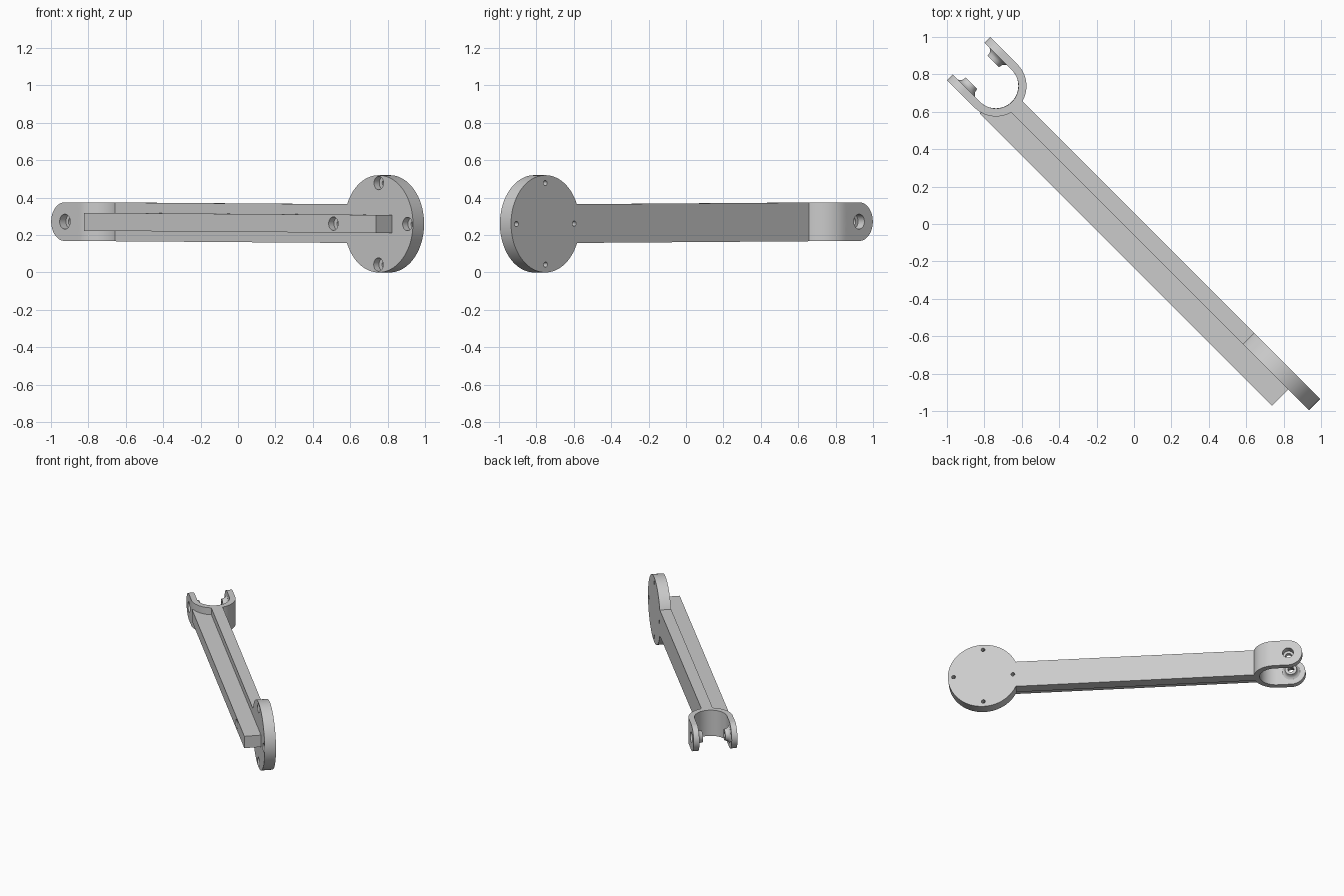
import bpy, bmesh, math
from mathutils import Matrix

if "Cube" in bpy.data.objects:
    bpy.data.objects.remove(bpy.data.objects["Cube"])

# Local frame: x along the arm, y across its thickness, z up from the arm's centre line
T = 0.042                    # half thickness of plate and disc
H = 0.1035                   # half height of plate and clevis
DISC_X, DISC_R = 1.105, 0.26
RING_X, RING_R, BORE_R = -1.044, 0.163, 0.12
PIN_X = -1.146               # clevis pin axis

grey = bpy.data.materials.new("light_grey")
grey.diffuse_color = (0.6, 0.6, 0.6, 1)
grey.use_nodes = True
grey.node_tree.nodes["Principled BSDF"].inputs["Base Color"].default_value = grey.diffuse_color


def finish(bm, name):
    bmesh.ops.recalc_face_normals(bm, faces=bm.faces)
    me = bpy.data.meshes.new(name)
    bm.to_mesh(me)
    bm.free()
    me.materials.append(grey)
    ob = bpy.data.objects.new(name, me)
    bpy.context.collection.objects.link(ob)
    return ob


def prism(name, pts, z0, z1):
    """Extrude an (x, y) outline upwards."""
    bm = bmesh.new()
    low = [bm.verts.new((x, y, z0)) for x, y in pts]
    top = [bm.verts.new((x, y, z1)) for x, y in pts]
    bm.faces.new(low)
    bm.faces.new(top)
    for i in range(len(pts)):
        j = (i + 1) % len(pts)
        bm.faces.new((low[i], low[j], top[j], top[i]))
    return finish(bm, name)


def box(name, x0, x1, y0, y1, z0, z1):
    return prism(name, [(x0, y0), (x1, y0), (x1, y1), (x0, y1)], z0, z1)


def lathe(name, profile, x, z=0, n=48):
    """Turn a (radius, y) profile about an axis parallel to y."""
    bm = bmesh.new()
    rings = [[bm.verts.new((x + r * math.cos(2 * math.pi * i / n), y,
                            z + r * math.sin(2 * math.pi * i / n)))
              for i in range(n)] for r, y in profile]
    for a, b in zip(rings, rings[1:]):
        for i in range(n):
            j = (i + 1) % n
            bm.faces.new((a[i], a[j], b[j], b[i]))
    bm.faces.new(rings[0])
    bm.faces.new(rings[-1])
    return finish(bm, name)


def combine(target, other, op):
    mod = target.modifiers.new("join", 'BOOLEAN')
    mod.operation, mod.object, mod.solver = op, other, 'EXACT'
    bpy.context.view_layer.objects.active = target
    bpy.ops.object.modifier_apply(modifier=mod.name)
    bpy.data.objects.remove(other)


def arc(x, r, a0, a1, n):
    return [(x + r * math.cos(math.radians(a0 + (a1 - a0) * i / n)),
             r * math.sin(math.radians(a0 + (a1 - a0) * i / n))) for i in range(n + 1)]


# Arm: flat plate, mounting disc and stiffening rib
arm = box("bracket_arm", -0.92, DISC_X, -T, T, -H, H)
combine(arm, lathe("disc", [(DISC_R, -T), (DISC_R, T)], DISC_X, n=96), 'UNION')
combine(arm, box("rib", -1.0, 1.208, -0.166, 0.0, -0.048, 0.048), 'UNION')

# Clevis: half-round body with rounded lugs, then the open bore
body = arc(RING_X, RING_R, -90, 90, 32) + [(PIN_X, RING_R), (PIN_X, -RING_R)]
combine(arm, prism("clevis", body, -H, H), 'UNION')
combine(arm, lathe("lug", [(H, -RING_R), (H, RING_R)], PIN_X, n=64), 'UNION')
bore = arc(RING_X, BORE_R, -90, 90, 32) + [(-1.4, BORE_R), (-1.4, -BORE_R)]
combine(arm, prism("bore", bore, -0.3, 0.3), 'DIFFERENCE')

# Flared bosses inside the lugs, with stepped pin holes
for s in (1, -1):
    boss = [(0.066, 0.14), (0.066, 0.12), (0.055, 0.113), (0.047, 0.102),
            (0.043, 0.083)]
    combine(arm, lathe("boss", [(r, s * y) for r, y in boss], PIN_X), 'UNION')
    hole = [(0.04, 0.2), (0.04, 0.115), (0.022, 0.115), (0.022, 0.05)]
    combine(arm, lathe("pin_hole", [(r, s * y) for r, y in hole], PIN_X), 'DIFFERENCE')

# Four counterbored screw holes; the inner one starts on the rib
for dx, dz, face in ((0.218, 0, -T), (-0.218, 0, -0.166), (0, 0.218, -T), (0, -0.218, -T)):
    hole = [(0.036, face - 0.1), (0.036, face + 0.04), (0.014, face + 0.04), (0.014, 0.1)]
    combine(arm, lathe("screw_hole", hole, DISC_X + dx, dz, 32), 'DIFFERENCE')

# Turn the arm diagonally with its slight downward slope
arm.data.transform(Matrix.Translation((0, 0, 0.2657))
                   @ Matrix.Rotation(math.radians(-45), 4, 'Z')
                   @ Matrix.Rotation(0.0052, 4, 'Y'))
bpy.ops.object.select_all(action='DESELECT')
arm.select_set(True)
bpy.context.view_layer.objects.active = arm
bpy.ops.object.shade_smooth_by_angle(angle=math.radians(30))
